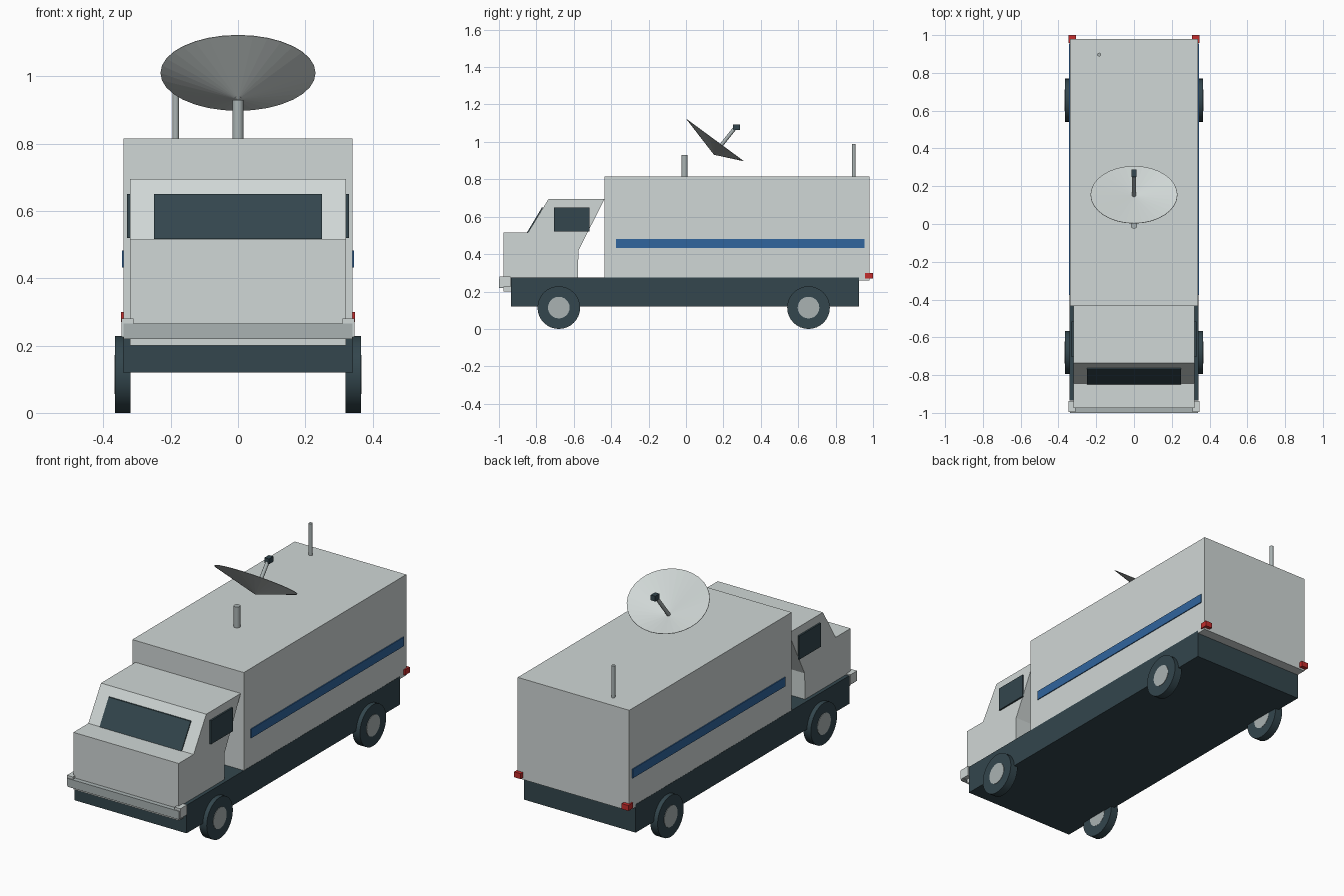
import bpy
import bmesh
import math
from mathutils import Vector

cube = bpy.data.objects.get("Cube")
if cube:
    bpy.data.objects.remove(cube, do_unlink=True)


def material(name, r, g, b):
    m = bpy.data.materials.new(name)
    m.use_nodes = True
    m.diffuse_color = (r, g, b, 1)
    m.node_tree.nodes["Principled BSDF"].inputs["Base Color"].default_value = (r, g, b, 1)
    return m


WHITE = material("off white paint", 0.63, 0.68, 0.67)
DARK = material("dark slate", 0.033, 0.061, 0.074)
GREY = material("mid grey metal", 0.40, 0.45, 0.45)
BLUE = material("stripe blue", 0.03, 0.13, 0.34)
RED = material("tail light red", 0.55, 0.025, 0.025)


def finish(name, bm, mat):
    bmesh.ops.recalc_face_normals(bm, faces=bm.faces)
    mesh = bpy.data.meshes.new(name)
    bm.to_mesh(mesh)
    bm.free()
    mesh.materials.append(mat)
    ob = bpy.data.objects.new(name, mesh)
    bpy.context.collection.objects.link(ob)
    return ob


def prism(name, x0, x1, profile, mat):
    """Extrude a (y, z) side profile from x0 to x1."""
    bm = bmesh.new()
    face = bm.faces.new([bm.verts.new((x0, y, z)) for y, z in profile])
    ext = bmesh.ops.extrude_face_region(bm, geom=[face])
    moved = [v for v in ext["geom"] if isinstance(v, bmesh.types.BMVert)]
    bmesh.ops.translate(bm, verts=moved, vec=(x1 - x0, 0, 0))
    return finish(name, bm, mat)


def box(name, x0, x1, y0, y1, z0, z1, mat):
    return prism(name, x0, x1, [(y0, z0), (y1, z0), (y1, z1), (y0, z1)], mat)


def rod(name, start, end, radius, mat, sides=16):
    """Cylinder between two points."""
    a, b = Vector(start), Vector(end)
    bm = bmesh.new()
    bmesh.ops.create_cone(bm, cap_ends=True, segments=sides, radius1=radius,
                          radius2=radius, depth=(b - a).length)
    turn = (b - a).to_track_quat("Z", "Y").to_matrix()
    bmesh.ops.rotate(bm, verts=bm.verts, matrix=turn)
    bmesh.ops.translate(bm, verts=bm.verts, vec=(a + b) / 2)
    ob = finish(name, bm, mat)
    bpy.ops.object.select_all(action="DESELECT")
    ob.select_set(True)
    bpy.context.view_layer.objects.active = ob
    bpy.ops.object.shade_smooth_by_angle(angle=math.radians(35))
    return ob


# Chassis, cargo body and cab
box("chassis", -0.341, 0.341, -0.935, 0.925, 0.12, 0.275, DARK)
box("cargo_body", -0.34, 0.34, -0.435, 0.98, 0.26, 0.815, WHITE)
prism("cab", -0.321, 0.321,
      [(-0.975, 0.2), (-0.975, 0.515), (-0.845, 0.515), (-0.735, 0.695),
       (-0.435, 0.695), (-0.575, 0.42), (-0.58, 0.2)], WHITE)

# Windscreen plate lying on the sloped cab front
prism("windscreen", -0.25, 0.25,
      [(-0.85, 0.516), (-0.77, 0.65), (-0.763, 0.65), (-0.844, 0.516)], DARK)

# Front bumper
box("front_bumper", -0.34, 0.34, -1.0, -0.975, 0.22, 0.266, GREY)

# Mirrored side parts
for side, s in (("left", 1), ("right", -1)):
    box(side + "_window", s * 0.321, s * 0.33, -0.705, -0.515, 0.52, 0.65, DARK)
    box(side + "_stripe", s * 0.34, s * 0.345, -0.375, 0.955, 0.432, 0.482, BLUE)
    box(side + "_bumper_corner", s * 0.31, s * 0.346, -0.996, -0.938, 0.225, 0.28, WHITE)
    box(side + "_tail_light", s * 0.308, s * 0.348, 0.958, 1.0, 0.27, 0.3, RED)
    for end, y in (("front", -0.68), ("rear", 0.655)):
        rod(f"{end}_{side}_tyre", (s * 0.32, y, 0.114), (s * 0.365, y, 0.114),
            0.114, DARK, 32)
        rod(f"{end}_{side}_hub", (s * 0.319, y, 0.114), (s * 0.367, y, 0.114),
            0.058, GREY, 24)

# Roof mast and whip antenna
rod("dish_mast", (0, -0.008, 0.815), (0, -0.008, 0.93), 0.017, GREY)
rod("antenna", (-0.185, 0.897, 0.815), (-0.185, 0.897, 0.99), 0.01, GREY, 12)

# Dish: shallow open cone with a tilted oval rim
bm = bmesh.new()
apex = bm.verts.new((0, 0.15, 0.932))
centre, across, along = Vector((0, 0.155, 1.01)), Vector((0.23, 0, 0)), Vector((0, 0.152, -0.112))
count = 32
rim = []
for i in range(count):
    t = math.tau * i / count
    rim.append(bm.verts.new(centre + across * math.cos(t) + along * math.sin(t)))
for i in range(count):
    bm.faces.new((apex, rim[i], rim[(i + 1) % count]))
dish = finish("dish", bm, WHITE)
shell = dish.modifiers.new("thin_shell", "SOLIDIFY")
shell.thickness = 0.002
shell.offset = 0

# Feed arm and receiver
rod("feed_arm", (0, 0.15, 0.934), (0, 0.264, 1.077), 0.01, GREY, 12)
box("feed_receiver", -0.014, 0.014, 0.25, 0.288, 1.063, 1.092, DARK)
